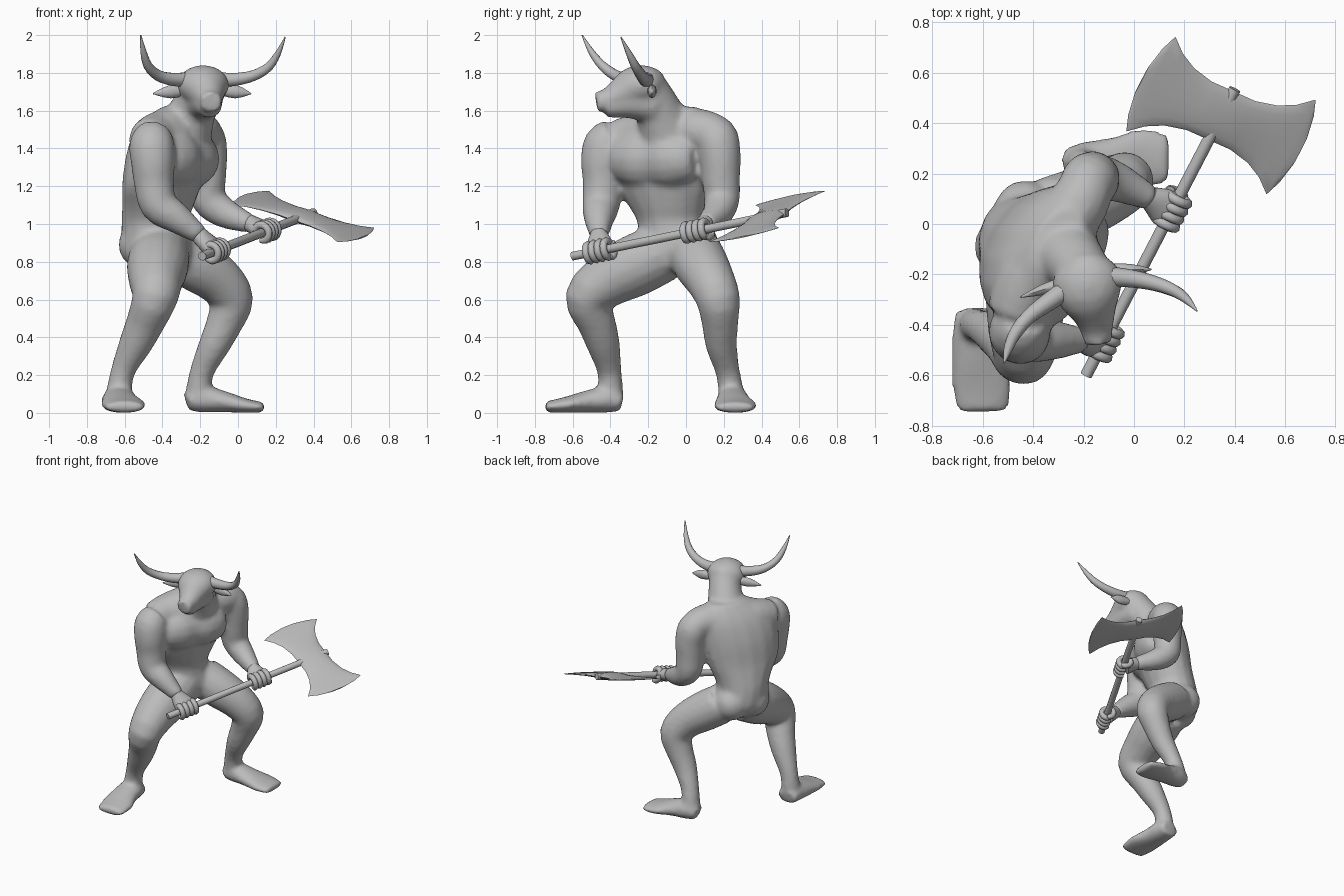
import bpy, bmesh, math
from mathutils import Vector, Matrix

cube = bpy.data.objects.get("Cube")
if cube:
    bpy.data.objects.remove(cube, do_unlink=True)

grey = bpy.data.materials.new("stone_grey")
grey.use_nodes = True
grey.diffuse_color = (0.5, 0.5, 0.5, 1)
grey.node_tree.nodes["Principled BSDF"].inputs["Base Color"].default_value = (0.5, 0.5, 0.5, 1)


def refine(rows, steps):
    """Catmull-Rom interpolation of positions and radii together."""
    out = []
    for i in range(len(rows) - 1):
        p0, p1, p2 = rows[max(i - 1, 0)], rows[i], rows[i + 1]
        p3 = rows[min(i + 2, len(rows) - 1)]
        for k in range(steps):
            t = k / steps
            out.append([0.5 * (2 * b + (c - a) * t + (2 * a - 5 * b + 4 * c - d) * t * t
                               + (3 * b - a - 3 * c + d) * t ** 3)
                        for a, b, c, d in zip(p0, p1, p2, p3)])
    return out + [rows[-1]]


def loft(bm, rows, side, steps=3, n=16, axis=None):
    """Closed tube of elliptical rings; a row is x, y, z, radius along side, other radius."""
    rows = refine([list(r) + [r[3]] * (5 - len(r)) for r in rows], steps)
    pts = [Vector(r[:3]) for r in rows]
    side = Vector(side)
    rings = []
    for i, r in enumerate(rows):
        t = axis or (pts[min(i + 1, len(pts) - 1)] - pts[max(i - 1, 0)]).normalized()
        u = (side - t * side.dot(t)).normalized()
        v = t.cross(u)
        rings.append([bm.verts.new(pts[i] + u * r[3] * math.cos(2 * math.pi * k / n)
                                   + v * r[4] * math.sin(2 * math.pi * k / n)) for k in range(n)])
    for a, b in zip(rings, rings[1:]):
        for k in range(n):
            j = (k + 1) % n
            bm.faces.new((a[k], a[j], b[j], b[k]))
    bm.faces.new(rings[0])
    bm.faces.new(rings[-1])


def ball(bm, centre, radius):
    bmesh.ops.create_uvsphere(bm, u_segments=16, v_segments=10, radius=radius,
                              matrix=Matrix.Translation(centre))


def finish(name, bm, angle=50):
    bmesh.ops.recalc_face_normals(bm, faces=bm.faces)
    mesh = bpy.data.meshes.new(name)
    bm.to_mesh(mesh)
    bm.free()
    for p in mesh.polygons:
        p.use_smooth = True
    mesh.set_sharp_from_angle(angle=math.radians(angle))
    mesh.materials.append(grey)
    ob = bpy.data.objects.new(name, mesh)
    bpy.context.collection.objects.link(ob)
    return ob


X, Y, Z = Vector((1, 0, 0)), Vector((0, 1, 0)), Vector((0, 0, 1))
across = Vector((0.49, 0.87, 0))     # shoulder line
ahead = Vector((0.87, -0.49, 0))     # chest direction

# Body: torso, limbs and head merged into one skin
body = bmesh.new()
loft(body, [(-.38, -.05, .77, .13, .12), (-.42, -.05, .86, .21, .18), (-.44, -.07, 1.0, .19, .175),
            (-.425, -.09, 1.09, .22, .18), (-.405, -.115, 1.2, .275, .185),
            (-.375, -.12, 1.35, .3, .19), (-.35, -.11, 1.48, .3, .165),
            (-.33, -.09, 1.56, .25, .125), (-.3, -.07, 1.62, .14, .09)], across, axis=Z)
# Chest slab with a shallow groove in the middle
chest = Vector((-.37, -.12, 1.345)) + ahead * .08
loft(body, [(*(chest + across * s), r, d) for s, r, d in
            ((-.25, .09, .08), (-.2, .13, .12), (-.1, .16, .145), (0, .155, .135),
             (.1, .16, .145), (.2, .13, .12), (.25, .09, .08))], Z)
for s in (-1, 1):
    ball(body, Vector((-.47, -.02, .89)) + across * s * .08, .125)      # buttock
# Shoulder girdle
loft(body, [(-.47, -.36, 1.44, .115), (-.42, -.22, 1.465, .13), (-.32, -.06, 1.485, .13),
            (-.22, .08, 1.49, .12), (-.18, .165, 1.47, .105)], Z)

# Neck
loft(body, [(-.3, -.09, 1.45, .16), (-.24, -.145, 1.6, .125), (-.19, -.21, 1.72, .112)], X)
# Head, back of the skull to the muzzle, with a jaw underneath
loft(body, [(-.2, -.13, 1.73, .07), (-.19, -.19, 1.735, .13, .1), (-.18, -.27, 1.73, .135, .107),
            (-.16, -.35, 1.685, .092, .085), (-.147, -.42, 1.655, .065, .062),
            (-.143, -.475, 1.645, .06, .055)], (.97, .24, 0))
loft(body, [(-.2, -.18, 1.64, .11), (-.17, -.3, 1.645, .09, .088),
            (-.148, -.43, 1.615, .062, .055)], (.97, .24, 0))

# Right leg and foot
loft(body, [(-.41, -.1, .86, .155), (-.425, -.27, .78, .165), (-.435, -.42, .7, .145),
            (-.44, -.52, .61, .122), (-.49, -.475, .48, .103), (-.54, -.44, .37, .09),
            (-.61, -.405, .22, .065), (-.63, -.4, .1, .068), (-.63, -.4, .03, .06)], X)
loft(body, [(-.635, -.34, .055, .075, .05), (-.63, -.42, .07, .09, .07), (-.625, -.52, .06, .1, .06),
            (-.605, -.64, .042, .12, .042), (-.6, -.745, .03, .1, .03)], X)

# Left leg and foot
loft(body, [(-.34, .04, .86, .145), (-.22, .08, .785, .145), (-.1, .13, .7, .13),
            (-.035, .17, .6, .118), (-.07, .18, .48, .098), (-.125, .187, .36, .084),
            (-.19, .22, .22, .065), (-.21, .24, .1, .068), (-.21, .24, .03, .06)], Y)
loft(body, [(-.27, .235, .055, .06, .05), (-.2, .245, .075, .08, .075), (-.08, .25, .06, .095, .058),
            (.04, .26, .038, .12, .038), (.14, .26, .028, .095, .028)], Y)

# Right arm and left arm, shoulder to wrist
loft(body, [(-.44, -.37, 1.47, .1), (-.455, -.42, 1.42, .122), (-.45, -.44, 1.33, .118),
            (-.445, -.44, 1.22, .107), (-.42, -.45, 1.1, .1), (-.33, -.46, 1.035, .083),
            (-.2, -.46, .94, .05)], Y)
loft(body, [(-.21, .13, 1.5, .1), (-.18, .165, 1.45, .115), (-.165, .18, 1.36, .11),
            (-.165, .185, 1.24, .102), (-.155, .19, 1.13, .095), (-.065, .165, 1.055, .08),
            (.07, .1, 1.0, .05)], Y)

skin = finish("body", body, 180)
remesh = skin.modifiers.new("merge", 'REMESH')
remesh.mode = 'VOXEL'
remesh.voxel_size = 0.016
remesh.use_smooth_shade = True
soften = skin.modifiers.new("soften", 'SMOOTH')
soften.factor = 0.5
soften.iterations = 8

# Horns and ears
horns = {"right_horn": [(-.25, -.25, 1.765, .042), (-.34, -.31, 1.765, .036), (-.42, -.37, 1.785, .03),
                        (-.475, -.44, 1.835, .025), (-.5, -.5, 1.91, .017), (-.515, -.55, 2.0, .003)],
         "left_horn": [(-.11, -.21, 1.765, .042), (-.02, -.215, 1.765, .036), (.08, -.235, 1.785, .03),
                       (.16, -.265, 1.83, .025), (.21, -.3, 1.9, .017), (.25, -.345, 1.99, .003)]}
ears = {"right_ear": [(-.27, -.23, 1.71, .025), (-.36, -.26, 1.7, .035, .022), (-.45, -.29, 1.69, .003)],
        "left_ear": [(-.1, -.18, 1.71, .025), (-.01, -.18, 1.7, .035, .022), (.07, -.18, 1.69, .003)]}
for parts, side in ((horns, Y), (ears, Z)):
    for name, rows in parts.items():
        bm = bmesh.new()
        loft(bm, rows, side, n=10)
        finish(name, bm)

# Axe shaft
low, high = Vector((-.19, -.6, .83)), Vector((.4, .535, 1.06))
along = (high - low).normalized()
bm = bmesh.new()
loft(bm, [(*low, .024), (*high, .024)], X, 1, 10)
finish("axe_shaft", bm)

# Axe head: thin section widening to a curved edge on both sides
wide = Vector((.86, -.41, -.31))
wide = (wide - along * wide.dot(along)).normalized()
centre = Vector((.345, .43, 1.04))
half = [(0, .11, .03), (.1, .11, .02), (.19, .13, .014), (.26, .165, .01),
        (.32, .215, .007), (.345, .15, .006), (.362, .06, .004)]
profile = [(-t, w, h) for t, w, h in half[:0:-1]] + half
bm = bmesh.new()
loft(bm, [(*(centre + wide * t), w, h) for t, w, h in profile], along, 1)
finish("axe_head", bm, 40)

# Hands: palm, four wrapped fingers and a thumb
for name, wrist, reach in (("right_hand", Vector((-.21, -.46, .945)), .12),
                           ("left_hand", Vector((.06, .105, 1.005)), .575)):
    grip = low.lerp(high, reach)
    out = wrist - grip
    out = (out - along * out.dot(along)).normalized()
    turn = along.cross(out)
    bm = bmesh.new()
    loft(bm, [(*wrist, .046, .046), (*wrist.lerp(grip, .45), .068, .045),
              (*(grip + out * .025), .078, .045)], along)

    def wrap(offset, sweep, radius):
        rows = []
        for k in range(7):
            a = sweep * k / 6
            p = grip + along * offset + (out * math.cos(a) + turn * math.sin(a)) * .044
            rows.append((*p, radius if k < 6 else radius * .6))
        loft(bm, rows, along, 2, 8)

    for i in range(4):
        wrap((i - 1.5) * .036, 4.6, .02)
    wrap(.07, -2.6, .02)
    finish(name, bm)
